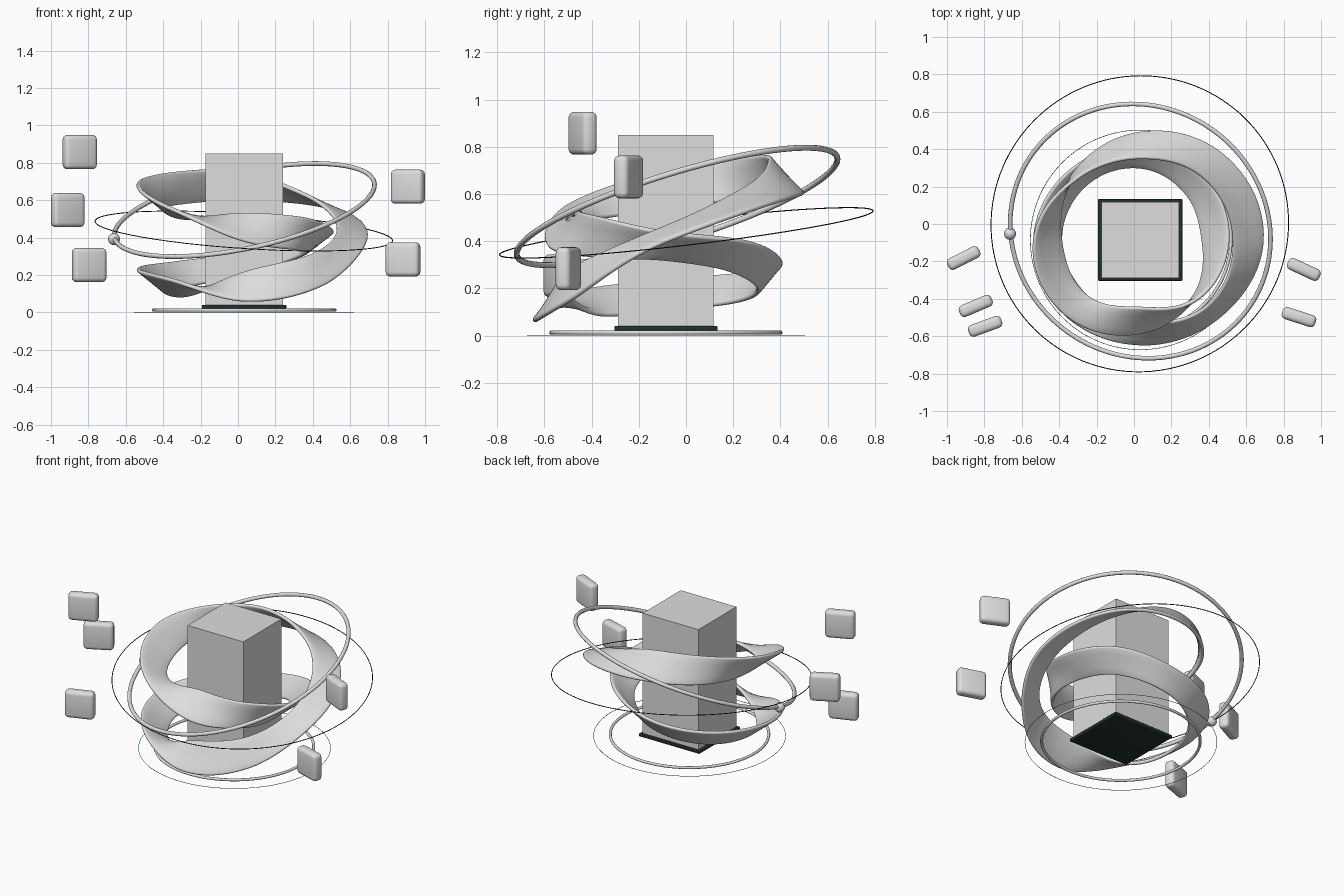
import bpy, bmesh, math
from mathutils import Vector

old = bpy.data.objects.get("Cube")
if old:
    bpy.data.objects.remove(old)

CENTRE = Vector((0.033, -0.085, 0))


def material(name, rgb):
    mat = bpy.data.materials.new(name)
    mat.use_nodes = True
    colour = (*rgb, 1)
    mat.diffuse_color = colour
    mat.node_tree.nodes["Principled BSDF"].inputs["Base Color"].default_value = colour
    return mat


GREY = material("light grey", (0.73, 0.73, 0.73))
DARK = material("dark green black", (0.015, 0.03, 0.028))
BLACK = material("black", (0.01, 0.01, 0.01))
TEAL = material("teal", (0.02, 0.45, 0.38))


def finish(bm, name, mat, smooth=True):
    bmesh.ops.recalc_face_normals(bm, faces=bm.faces)
    mesh = bpy.data.meshes.new(name)
    bm.to_mesh(mesh)
    bm.free()
    mesh.materials.append(mat)
    for face in mesh.polygons:
        face.use_smooth = smooth
    obj = bpy.data.objects.new(name, mesh)
    bpy.context.scene.collection.objects.link(obj)
    return obj


def box(name, size, centre, mat, turn=0, bevel=0):
    bm = bmesh.new()
    bmesh.ops.create_cube(bm, size=1)
    bmesh.ops.scale(bm, vec=size, verts=bm.verts)
    if bevel:
        bmesh.ops.bevel(bm, geom=bm.edges[:], offset=bevel, segments=4,
                        profile=0.5, affect='EDGES')
    obj = finish(bm, name, mat, bevel > 0)
    obj.location = centre
    obj.rotation_euler.z = math.radians(turn)
    return obj


def sweep(name, sections, mat):
    """Skin a closed series of closed cross-sections."""
    bm = bmesh.new()
    loops = [[bm.verts.new(p) for p in section] for section in sections]
    for i, here in enumerate(loops):
        there = loops[(i + 1) % len(loops)]
        for j in range(len(here)):
            k = (j + 1) % len(here)
            bm.faces.new((here[j], here[k], there[k], there[j]))
    return finish(bm, name, mat)


def ring(name, centre, radius, tube, mat, slope=(0, 0), steps=128, sides=10):
    """Round tube ring, lying in a plane that rises by slope in x and y."""
    normal = Vector((-slope[0], -slope[1], 1)).normalized()
    tilt = Vector((0, 0, 1)).rotation_difference(normal)
    sections = []
    for i in range(steps):
        a = math.tau * i / steps
        out = Vector((math.cos(a), math.sin(a), 0))
        section = []
        for j in range(sides):
            b = math.tau * j / sides
            p = out * (radius + tube * math.cos(b)) + Vector((0, 0, tube * math.sin(b)))
            section.append(Vector(centre) + tilt @ p)
        sections.append(section)
    return sweep(name, sections, mat)


# Column on its dark plinth
box("column", (0.416, 0.405, 0.81), CENTRE + Vector((0, 0, 0.445)), GREY)
box("plinth", (0.452, 0.437, 0.02), CENTRE + Vector((0, 0, 0.03)), DARK, 0, 0.005)

# Rings on the ground and orbits around the column
ring("ground_ring", CENTRE + Vector((0, 0, 0.012)), 0.485, 0.009, GREY)
ring("ground_outline", CENTRE + Vector((0, 0, 0.0015)), 0.587, 0.0015, TEAL, sides=6)
ring("thick_orbit", (0.034, -0.038, 0.547), 0.71, 0.0125, GREY, (0.212, 0.308))
ring("thin_orbit", (0.031, 0.001, 0.435), 0.797, 0.0025, BLACK, (-0.066, 0.118), sides=6)

# Ball riding on the thick orbit
bm = bmesh.new()
bmesh.ops.create_uvsphere(bm, u_segments=32, v_segments=16, radius=0.032)
finish(bm, "orbit_ball", GREY).location = (-0.663, -0.052, 0.392)

# Floating rounded tiles: centre and turn
TILES = [
    ("right_top_tile", (-0.846, -0.438, 0.857), 23),
    ("right_middle_tile", (-0.911, -0.182, 0.547), 27),
    ("right_low_tile", (-0.796, -0.547, 0.253), 20),
    ("left_top_tile", (0.908, -0.243, 0.672), -25),
    ("left_low_tile", (0.882, -0.498, 0.283), -18),
]
for name, centre, turn in TILES:
    box(name, (0.187, 0.066, 0.182), centre, GREY, turn, 0.024)

# Twisting ribbon that winds twice round the column and closes on itself.
# One row each eighth turn from the right side: radius, height of both edges.
ROWS = [
    (.57, .695, .42, .54), (.57, .56, .41, .50), (.50, .38, .36, .53), (.415, .33, .44, .51),
    (.33, .32, .475, .44), (.345, .28, .485, .40), (.385, .20, .49, .32), (.41, .14, .53, .27),
    (.42, .11, .57, .235), (.41, .09, .57, .18), (.43, .215, .56, .06), (.50, .31, .59, .14),
    (.495, .46, .66, .40), (.47, .625, .64, .56), (.435, .75, .575, .60), (.47, .755, .50, .575),
]


def row_at(t):
    """Smooth closed interpolation of the rows."""
    i, f = int(t), t - int(t)
    a, b, c, d = (ROWS[(i + k) % len(ROWS)] for k in (-1, 0, 1, 2))
    return [q + f / 2 * (r - p + f * (2 * p - 5 * q + 4 * r - s + f * (3 * (q - r) + s - p)))
            for p, q, r, s in zip(a, b, c, d)]


def edges_at(t):
    r1, z1, r2, z2 = row_at(t % len(ROWS))
    angle = math.pi * (1 + t / 4)
    out = Vector((math.cos(angle), math.sin(angle), 0))
    up = Vector((0, 0, 1))
    return CENTRE + out * r1 + up * z1, CENTRE + out * r2 + up * z2


def ribbon_section(t, half=0.011, arc=6):
    p, q = edges_at(t)
    ahead, behind = edges_at(t + 0.05), edges_at(t - 0.05)
    along = sum(ahead, Vector()) - sum(behind, Vector())
    across = (q - p).normalized()
    normal = across.cross(along).normalized()
    points = []
    # Rounded rim at each edge, with flat faces between
    for base, sign in ((q, 1), (p, -1)):
        for j in range(arc + 1):
            b = math.pi * (j / arc - 0.5)
            points.append(base + sign * half * (across * (math.cos(b) - 1) + normal * math.sin(b)))
        step = (p - q) if sign > 0 else (q - p)
        side = normal * half * sign
        for k in (0.25, 0.5, 0.75):
            points.append(base + step * k + side)
    return points


FINE = 16
sweep("ribbon", [ribbon_section(i / FINE) for i in range(len(ROWS) * FINE)], GREY)
